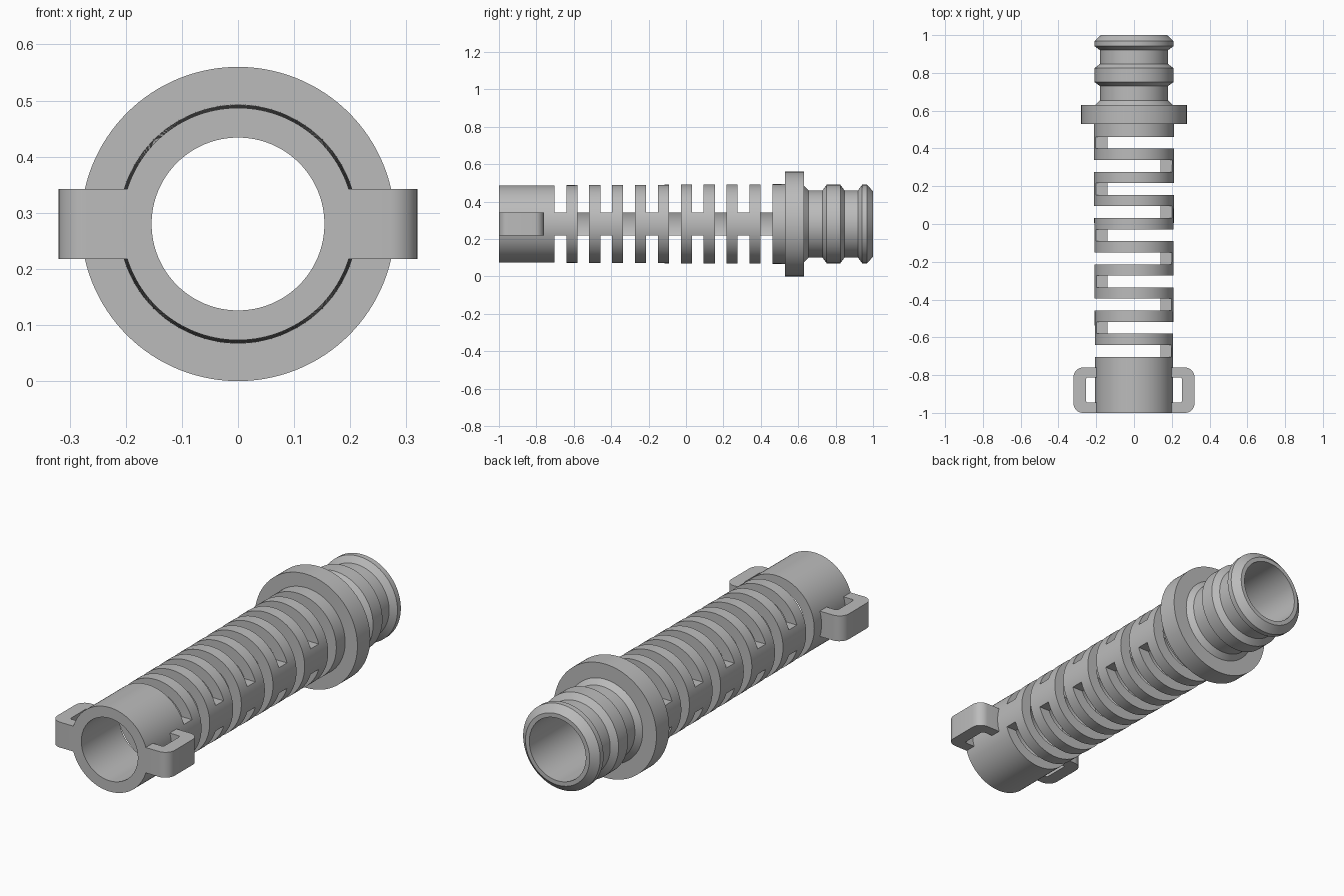
import bpy
import bmesh
import math
from mathutils import Matrix, Vector

cube = bpy.data.objects.get("Cube")
if cube:
    bpy.data.objects.remove(cube, do_unlink=True)

AXIS_Z = 0.28      # height of the pipe axis
BORE = 0.154       # inner radius
TAB_HALF = 0.0625  # half height of bridges and strap loops

grey = bpy.data.materials.new("grey plastic")
grey.use_nodes = True
colour = (0.5, 0.5, 0.5, 1)
grey.diffuse_color = colour
grey.node_tree.nodes["Principled BSDF"].inputs["Base Color"].default_value = colour


def make_object(name, bm):
    bmesh.ops.recalc_face_normals(bm, faces=bm.faces)
    mesh = bpy.data.meshes.new(name)
    bm.to_mesh(mesh)
    bm.free()
    mesh.materials.append(grey)
    obj = bpy.data.objects.new(name, mesh)
    bpy.context.collection.objects.link(obj)
    return obj


def activate(obj):
    bpy.ops.object.select_all(action='DESELECT')
    obj.select_set(True)
    bpy.context.view_layer.objects.active = obj


def prism(bm, points, direction):
    """Extrude a closed polygon along a direction."""
    face = bm.faces.new([bm.verts.new(p) for p in points])
    out = bmesh.ops.extrude_face_region(bm, geom=[face], use_keep_orig=True)
    verts = [g for g in out["geom"] if isinstance(g, bmesh.types.BMVert)]
    bmesh.ops.translate(bm, verts=verts, vec=direction)


# Pipe: closed profile of (y, radius) turned around the y axis
profile = [(-1, BORE), (-1, 0.207), (-0.7, 0.207), (0.53, 0.213),
           (0.53, 0.28), (0.63, 0.28), (0.63, 0.205), (0.655, 0.18),
           (0.73, 0.18), (0.752, 0.21), (0.825, 0.21), (0.847, 0.18),
           (0.92, 0.18), (0.942, 0.21), (0.968, 0.21), (1, 0.175), (1, BORE)]
bm = bmesh.new()
verts = [bm.verts.new((0, y, AXIS_Z + r)) for y, r in profile]
edges = [bm.edges.new((a, b)) for a, b in zip(verts, verts[1:] + verts[:1])]
bmesh.ops.spin(bm, geom=verts + edges, cent=(0, 0, AXIS_Z), axis=(0, 1, 0),
               angle=math.tau, steps=128, use_merge=True)
bmesh.ops.remove_doubles(bm, verts=bm.verts, dist=1e-5)
pipe = make_object("slotted_pipe", bm)

# Slots: C-shaped cutters that leave one bridge, alternating sides
bm = bmesh.new()
reach = 0.25
for i in range(10):
    y = -0.703 + 0.1224 * i
    side = 1 if i % 2 == 0 else -1
    outline = [(-reach, -reach), (reach, -reach), (reach, -TAB_HALF), (0.1, -TAB_HALF),
               (0.1, TAB_HALF), (reach, TAB_HALF), (reach, reach), (-reach, reach)]
    prism(bm, [(side * x, y, AXIS_Z + z) for x, z in outline], (0, 0.063, 0))
cutter = make_object("slot_cutter", bm)
cutter.hide_render = True

activate(pipe)
cut = pipe.modifiers.new("slots", 'BOOLEAN')
cut.operation = 'DIFFERENCE'
cut.solver = 'EXACT'
cut.object = cutter
bpy.ops.object.modifier_apply(modifier=cut.name)
bpy.data.objects.remove(cutter, do_unlink=True)
bpy.ops.object.shade_smooth_by_angle(angle=math.radians(20))


# Strap loops: rounded C brackets on both sides of the front end
def strap_loop(name, side):
    bm = bmesh.new()
    root, inner, outer = 0.19, 0.255, 0.32
    outline = [(root, -1), (outer, -1), (outer, -0.76), (root, -0.76),
               (root, -0.813), (inner, -0.813), (inner, -0.945), (root, -0.945)]
    prism(bm, [(x, y, AXIS_Z - TAB_HALF) for x, y in outline], (0, 0, 2 * TAB_HALF))
    for x, radius in ((outer, 0.05), (inner, 0.012)):
        corners = [e for e in bm.edges
                   if all(abs(v.co.x - x) < 1e-4 for v in e.verts)
                   and abs(e.verts[0].co.z - e.verts[1].co.z) > 0.1]
        bmesh.ops.bevel(bm, geom=corners, offset=radius, segments=8,
                        profile=0.5, affect='EDGES')
    bmesh.ops.transform(bm, verts=bm.verts, matrix=Matrix.Scale(side, 4, Vector((1, 0, 0))))
    activate(make_object(name, bm))
    bpy.ops.object.shade_smooth_by_angle(angle=math.radians(20))


strap_loop("left_strap_loop", 1)
strap_loop("right_strap_loop", -1)
